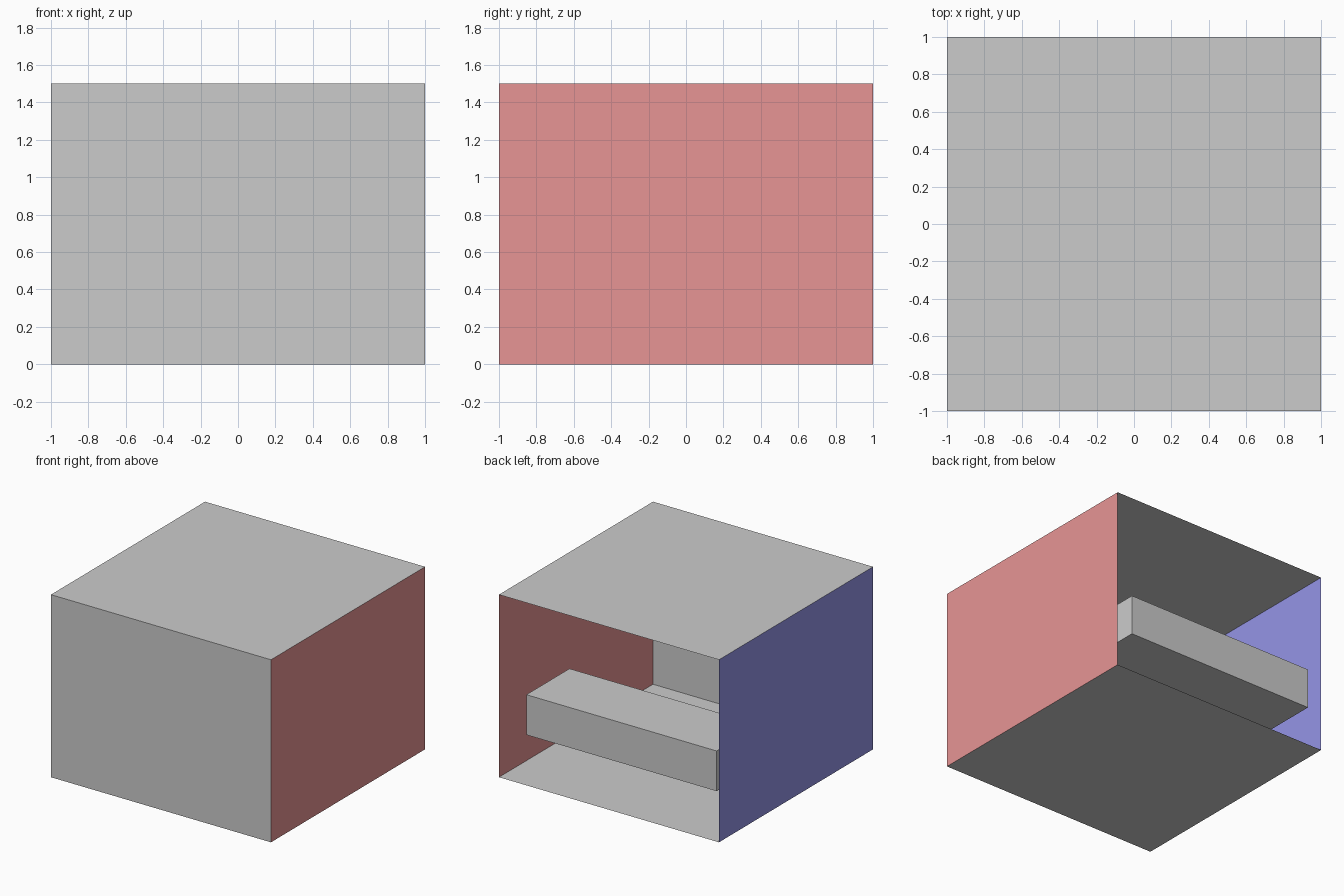
import bpy, bmesh
from mathutils import Vector

if "Cube" in bpy.data.objects:
    bpy.data.objects.remove(bpy.data.objects["Cube"])


def material(name, color):
    mat = bpy.data.materials.new(name)
    mat.diffuse_color = (*color, 1.0)
    mat.use_nodes = True
    mat.node_tree.nodes["Principled BSDF"].inputs["Base Color"].default_value = mat.diffuse_color
    return mat


def add_mesh(name, bm, mat=None):
    mesh = bpy.data.meshes.new(name)
    bm.to_mesh(mesh)
    bm.free()
    if mat:
        mesh.materials.append(mat)
    obj = bpy.data.objects.new(name, mesh)
    bpy.context.collection.objects.link(obj)
    return obj


def panel(name, center, u, v, mat=None):
    """Single-sided rectangle spanned by half-axes u and v."""
    c, u, v = Vector(center), Vector(u), Vector(v)
    bm = bmesh.new()
    bm.faces.new([bm.verts.new(p) for p in (c - u - v, c + u - v, c + u + v, c - u + v)])
    return add_mesh(name, bm, mat)


def block(name, lo, hi):
    """Axis-aligned box between two corners."""
    lo, hi = Vector(lo), Vector(hi)
    bm = bmesh.new()
    bmesh.ops.create_cube(bm, size=1)
    bmesh.ops.scale(bm, vec=hi - lo, verts=bm.verts)
    bmesh.ops.translate(bm, vec=(lo + hi) / 2, verts=bm.verts)
    return add_mesh(name, bm)


H = 1.5
red = material("red", (0.8, 0.3, 0.3))
blue = material("blue", (0.3, 0.3, 0.8))

# Thin room shell, open at the back
panel("floor", (0, 0, 0), (1, 0, 0), (0, 1, 0))
panel("ceiling", (0, 0, H), (1, 0, 0), (0, 1, 0))
panel("front_wall", (0, -1, H / 2), (1, 0, 0), (0, 0, H / 2))
panel("right_wall", (1, 0, H / 2), (0, 1, 0), (0, 0, H / 2), red)
panel("left_wall", (-1, 0, H / 2), (0, -1, 0), (0, 0, H / 2), blue)

# Rectangular light panel just under the ceiling
panel("ceiling_light", (0, 0, H - 0.003), (0.4, 0, 0), (0, -0.3, 0))

# Floating block inside the opening
block("floating_block", (-0.93, 0.37, 0.375), (0.80, 0.93, 0.705))
